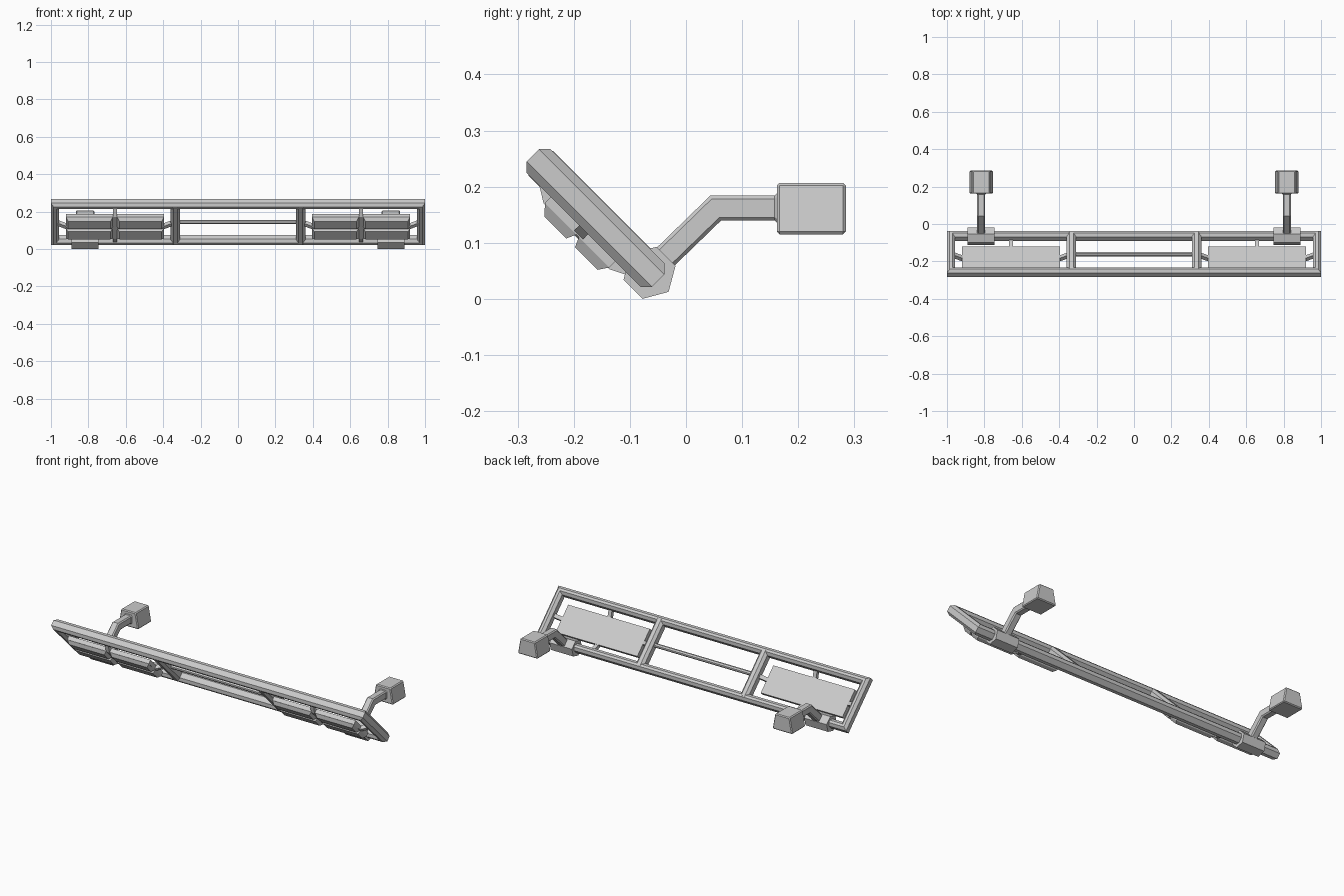
import bpy, bmesh, math
from mathutils import Vector

if "Cube" in bpy.data.objects:
    bpy.data.objects.remove(bpy.data.objects["Cube"])

R2 = math.sqrt(0.5)
UC, NC = 0.216, -0.012        # centre of the tilted frame (along slope, along normal)


def tilt(x, u, n):
    """Point in the 45 degree frame plane: u runs up the slope, n is the back normal."""
    return Vector((x, (n - u) * R2, (u + n) * R2))


def loft(name, rings, closed=False, bevel=0):
    """Skin a list of rings; capped unless closed."""
    bm = bmesh.new()
    vs = [[bm.verts.new(p) for p in r] for r in rings]
    k = len(vs[0])
    for i in range(len(vs) if closed else len(vs) - 1):
        a, b = vs[i], vs[(i + 1) % len(vs)]
        for j in range(k):
            bm.faces.new((a[j], a[(j + 1) % k], b[(j + 1) % k], b[j]))
    if not closed:
        bm.faces.new(vs[0])
        bm.faces.new(vs[-1])
    bmesh.ops.recalc_face_normals(bm, faces=bm.faces)
    if bevel:
        bmesh.ops.bevel(bm, geom=bm.edges[:], offset=bevel, segments=1, affect='EDGES')
    me = bpy.data.meshes.new(name)
    bm.to_mesh(me)
    bm.free()
    ob = bpy.data.objects.new(name, me)
    bpy.context.collection.objects.link(ob)
    return ob


def mirrored(ob):
    """Copy to the other side of x = 0."""
    m = ob.modifiers.new("mirror", 'MIRROR')
    m.use_axis = (True, False, False)
    return ob


def octagon(w, h, c):
    """Chamfered rectangle section, half sizes w, h, chamfer c."""
    return [(w, h - c), (w - c, h), (c - w, h), (-w, h - c),
            (-w, c - h), (c - w, -h), (w - c, -h), (w, c - h)]


def rect(w, h):
    return [(w, h), (-w, h), (-w, -h), (w, -h)]


# outer frame: mitred rectangular tube
tube = octagon(0.0215, 0.03, 0.0145)
rings = [[tilt(sx * (0.9785 + d), UC + su * (0.1365 + d), NC + n) for d, n in tube]
         for sx, su in ((1, 1), (-1, 1), (-1, -1), (1, -1))]
loft("outer_frame", rings, closed=True)

# upright dividers
bar = octagon(0.025, 0.031, 0.014)
mirrored(loft("frame_divider", [[tilt(0.335 + a, u, NC + n) for a, n in bar]
                                for u in (0.078, 0.354)]))

# thin centre rod between the dividers
rod = octagon(0.011, 0.011, 0.006)
loft("centre_rod", [[tilt(x, UC + a, NC + n) for a, n in rod] for x in (-0.335, 0.335)])

# housing slabs
LX, LH = 0.658, 0.262
mirrored(loft("panel_housing", [[tilt(LX + a, u, n) for a, u in
                                 ((-LH, .136), (LH, .136), (LH, .299), (-LH, .299))]
                                for n in (-0.033, -0.057)]))

# raised tapered pads, two by two on the front of each housing
for u0, u1, t0, t1 in ((0.219, 0.299, 0.227, 0.282), (0.136, 0.213, 0.148, 0.205)):
    for x0, x1 in ((LX - LH, LX - 0.012), (LX + 0.012, LX + LH)):
        base = [tilt(x, u, -0.0565) for x, u in ((x0, u0), (x1, u0), (x1, u1), (x0, u1))]
        a, b = x0 + 0.012, x1 - 0.012
        top = [tilt(x, u, -0.0748) for x, u in ((a, t0), (b, t0), (b, t1), (a, t1))]
        mirrored(loft("front_pad", [base, top]))

# bent straps holding each housing in the frame
strap = rect(0.011, 0.012)
mirrored(loft("upright_strap", [[tilt(LX + a, u, n + b) for a, b in strap] for u, n in
                                ((0.352, -0.015), (0.3, -0.047), (0.134, -0.047), (0.08, -0.02))]))
mirrored(loft("cross_strap", [[tilt(x, UC + a, n + b) for a, b in strap] for x, n in
                              ((0.335, -0.012), (0.405, -0.048), (0.91, -0.048), (0.978, -0.012))]))

# hexagonal clamps around the lower bar
AX = 0.817
hexa = [(-0.065 + 0.048 * math.cos(math.radians(15 + 60 * i)),
         0.0465 + 0.048 * math.sin(math.radians(15 + 60 * i))) for i in range(6)]
mirrored(loft("bar_clamp", [[Vector((AX + s, y, z)) for y, z in hexa] for s in (-0.072, 0.072)]))

# bent support arms: section carried along a path, mitred at the bend
sec = octagon(0.0215, 0.0225, 0.006)
path = [((-0.05, 0.062), (-R2, R2)), ((0.053, 0.162), (-0.414, 1)),
        ((0.158, 0.162), (0, 1)), ]
rings = [[Vector((AX + a, y + b * ny, z + b * nz)) for a, b in sec]
         for (y, z), (ny, nz) in path]
# small flare where the arm meets the mount
rings.append([Vector((AX + a * 1.4, 0.168, 0.162 + b * 1.4)) for a, b in sec])
mirrored(loft("support_arm", rings))

# mount blocks, narrower at the top
mirrored(loft("mount_block", [[Vector((AX + s * w, y, z)) for s, y in
                               ((-1, 0.162), (1, 0.162), (1, 0.285), (-1, 0.285))]
                              for w, z in ((0.064, 0.115), (0.047, 0.207))], bevel=0.005))
